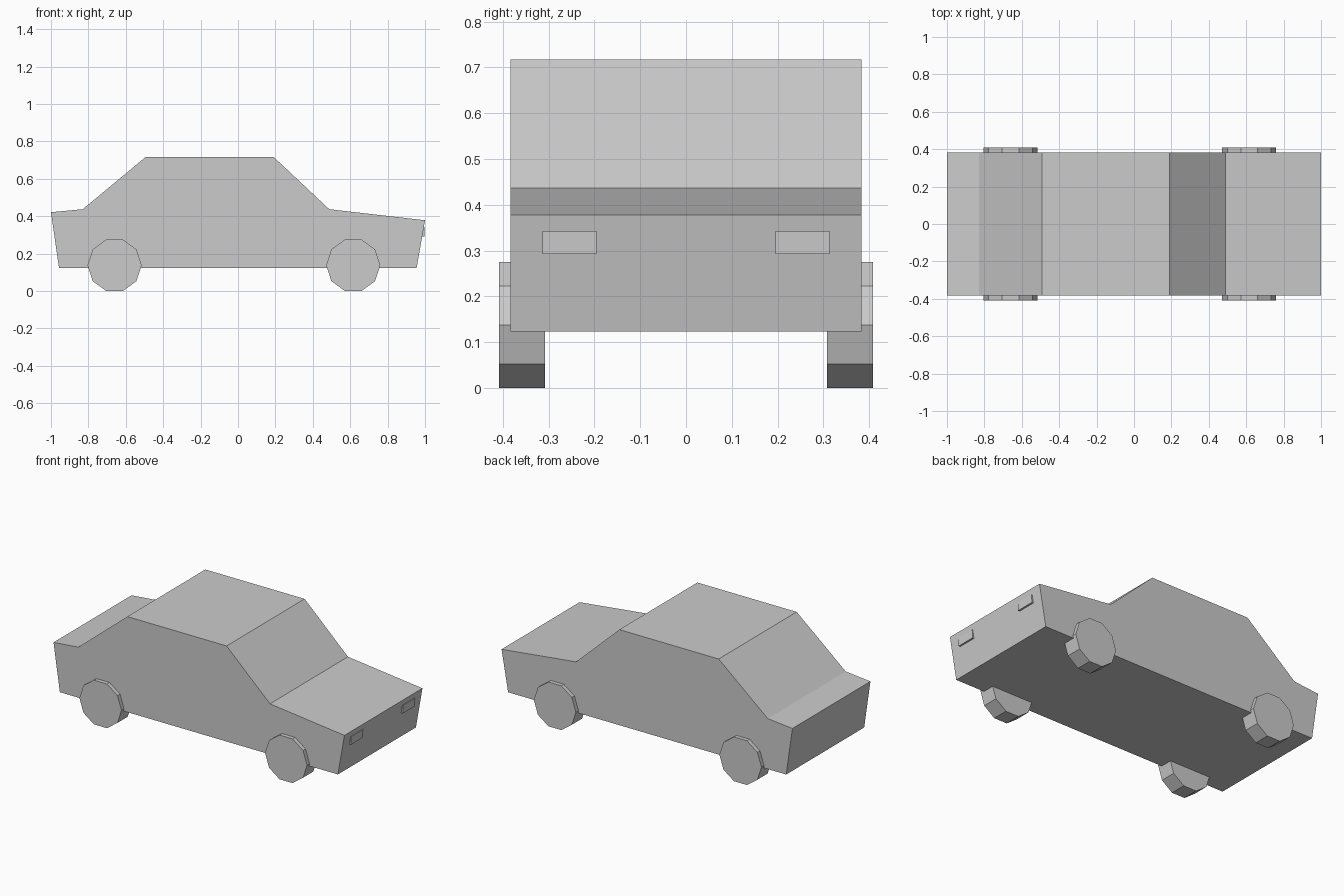
import bpy
import math

if "Cube" in bpy.data.objects:
    bpy.data.objects.remove(bpy.data.objects["Cube"])


def prism(name, profile, y0, y1):
    """Extrude an x-z outline (counter-clockwise seen from -y) from y0 to y1."""
    n = len(profile)
    verts = [(x, y0, z) for x, z in profile] + [(x, y1, z) for x, z in profile]
    faces = [tuple(range(n)), tuple(reversed(range(n, 2 * n)))]
    for i in range(n):
        j = (i + 1) % n
        faces.append((j, i, i + n, j + n))
    mesh = bpy.data.meshes.new(name)
    mesh.from_pydata(verts, [], faces)
    ob = bpy.data.objects.new(name, mesh)
    bpy.context.collection.objects.link(ob)
    return ob


def mirror_y(ob):
    mod = ob.modifiers.new("mirror", "MIRROR")
    mod.use_axis = (False, True, False)


# Body shell: side silhouette with bonnet, cabin and boot
body = [(-0.957, 0.123), (0.955, 0.123), (1.0, 0.378), (0.488, 0.437),
        (0.19, 0.717), (-0.493, 0.717), (-0.83, 0.437), (-1.0, 0.421)]
prism("car_body", body, -0.383, 0.383)

# Ten-sided wheels resting on a flat edge, mirrored to both sides
R = 0.1445
SIDES = 10
rest = R * math.cos(math.pi / SIDES)
for name, cx in (("rear_wheels", -0.66), ("front_wheels", 0.616)):
    ring = [(cx + R * math.cos(2 * math.pi * i / SIDES),
             rest + R * math.sin(2 * math.pi * i / SIDES)) for i in range(SIDES)]
    mirror_y(prism(name, ring, -0.408, -0.308))

# Headlights on the sloping nose
lamp = [(0.975, 0.292), (0.996, 0.292), (0.998, 0.343), (0.975, 0.343)]
mirror_y(prism("headlights", lamp, -0.313, -0.195))
